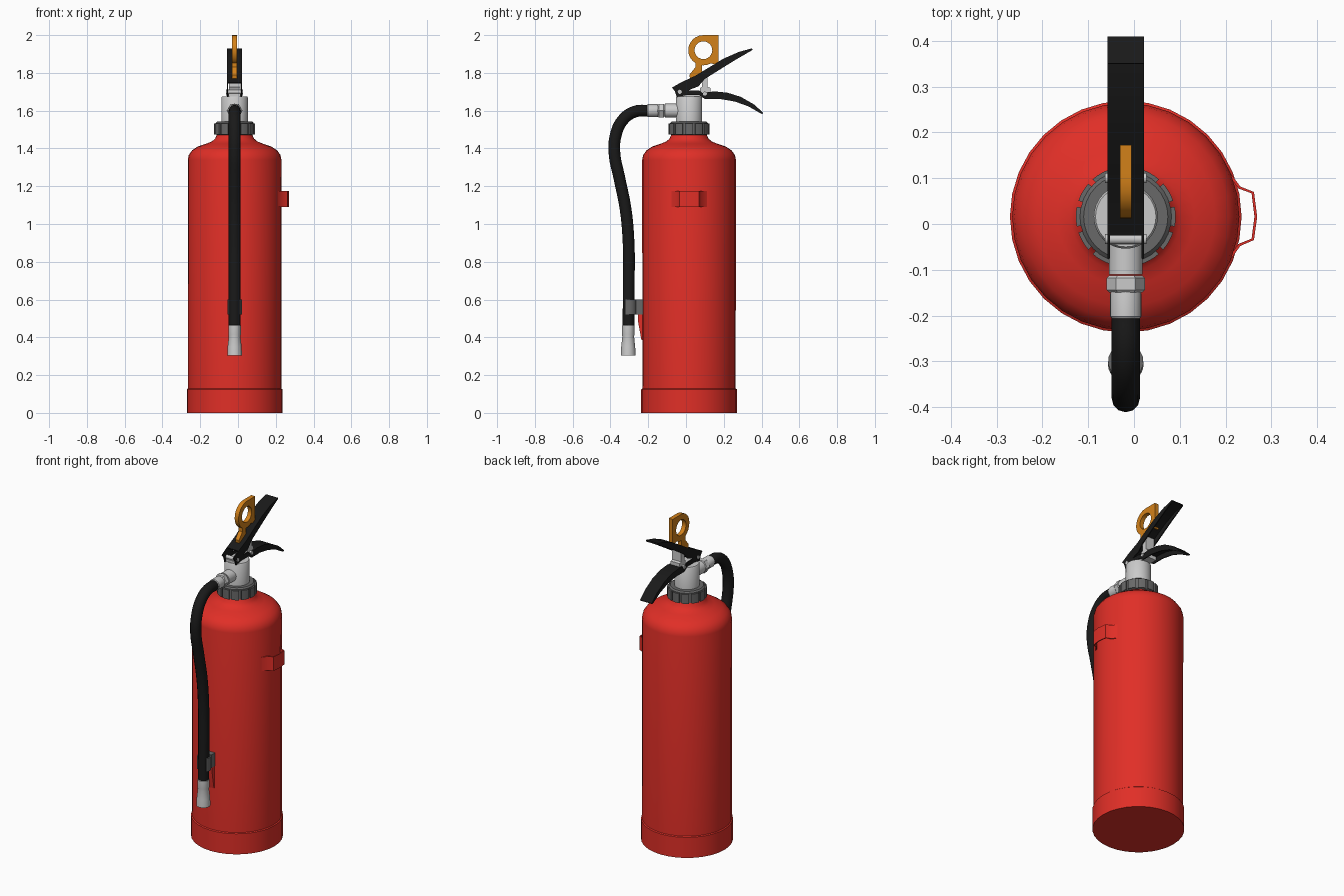
import bpy, bmesh
from math import sin, cos, pi, radians
from mathutils import Vector, Matrix

if "Cube" in bpy.data.objects:
    bpy.data.objects.remove(bpy.data.objects["Cube"])

CX, CY = -0.018, 0.016   # bottle axis


def mat(name, r, g, b):
    m = bpy.data.materials.new(name)
    m.diffuse_color = (r, g, b, 1)
    m.use_nodes = True
    m.node_tree.nodes["Principled BSDF"].inputs["Base Color"].default_value = m.diffuse_color
    return m


RED = mat("red", 0.75, 0.028, 0.02)
BLACK = mat("black", 0.01, 0.01, 0.01)
GREY = mat("grey", 0.14, 0.14, 0.14)
SILVER = mat("silver", 0.6, 0.6, 0.6)
ORANGE = mat("orange", 0.65, 0.22, 0.01)


def finish(name, bm, m, angle=35):
    bmesh.ops.remove_doubles(bm, verts=bm.verts, dist=1e-5)
    bmesh.ops.recalc_face_normals(bm, faces=bm.faces)
    me = bpy.data.meshes.new(name)
    bm.to_mesh(me)
    bm.free()
    me.materials.append(m)
    ob = bpy.data.objects.new(name, me)
    bpy.context.collection.objects.link(ob)
    bpy.ops.object.select_all(action='DESELECT')
    ob.select_set(True)
    bpy.context.view_layer.objects.active = ob
    bpy.ops.object.shade_smooth_by_angle(angle=radians(angle))
    return ob


def lathe(name, profile, m, n=32, origin=(CX, CY, 0), axis='Z', angle=35):
    """Spin (radius, height) pairs; axis 'Y' turns height towards -y, 'X' towards +x."""
    bm = bmesh.new()
    rings = [[bm.verts.new((r * cos(2 * pi * i / n), r * sin(2 * pi * i / n), h))
              for i in range(n)] for r, h in profile]
    for a, b in zip(rings, rings[1:]):
        for i in range(n):
            bm.faces.new((a[i], a[(i + 1) % n], b[(i + 1) % n], b[i]))
    bm.faces.new(rings[0])
    bm.faces.new(rings[-1])
    rot = {'Z': Matrix(), 'Y': Matrix.Rotation(pi / 2, 4, 'X'),
           'X': Matrix.Rotation(pi / 2, 4, 'Y')}[axis]
    bm.transform(Matrix.Translation(origin) @ rot)
    return finish(name, bm, m, angle)


def add_slab(bm, pts, lo, hi, axis='X'):
    """Extrude a 2D outline: (y, z) along x, or (x, y) along z."""
    place = (lambda p, d: (d, p[0], p[1])) if axis == 'X' else (lambda p, d: (p[0], p[1], d))
    f = bm.faces.new([bm.verts.new(place(p, lo)) for p in pts])
    new = bmesh.ops.extrude_face_region(bm, geom=[f])['geom']
    step = Vector(place((0, 0), hi - lo))
    bmesh.ops.translate(bm, vec=step, verts=[v for v in new if isinstance(v, bmesh.types.BMVert)])


def slab(name, pts, lo, hi, m, axis='X'):
    bm = bmesh.new()
    add_slab(bm, pts, lo, hi, axis)
    return finish(name, bm, m)


def ribbon(path, t):
    """Closed outline of a strip of thickness t lying on the right of a 2D path."""
    P = [Vector(p) for p in path]
    back = []
    for i, p in enumerate(P):
        d = (P[min(i + 1, len(P) - 1)] - P[max(i - 1, 0)]).normalized()
        back.append(p + Vector((d.y, -d.x)) * t)
    return [tuple(p) for p in P] + [tuple(p) for p in reversed(back)]


def channel(name, web, side, m):
    """Folded sheet lever: top web plus two side plates."""
    bm = bmesh.new()
    add_slab(bm, ribbon(web, 0.008), CX - 0.04, CX + 0.04)
    for s in (-1, 1):
        add_slab(bm, side, CX + s * 0.04, CX + s * 0.034)
    return finish(name, bm, m)


# Bottle and base skirt
lathe("bottle", [(0.247, 0.05), (0.248, 1.34), (0.243, 1.365), (0.225, 1.39), (0.195, 1.41),
                 (0.15, 1.425), (0.12, 1.437), (0.103, 1.452), (0.093, 1.475)], RED, angle=50)
lathe("base_skirt", [(0.253, 0), (0.253, 0.125), (0.246, 0.13)], RED)

# Collar nut with grip ribs
lathe("collar_nut", [(0.09, 1.47), (0.1, 1.475), (0.1, 1.535), (0.092, 1.543)], GREY)
bm = bmesh.new()
for i in range(12):
    a0 = 2 * pi * i / 12
    arc = [a0 + k * 0.1 for k in range(-2, 3)]
    add_slab(bm, [(CX + r * cos(a), CY + r * sin(a))
                  for r, seq in ((0.109, arc), (0.095, arc[::-1])) for a in seq],
             1.475, 1.532, 'Z')
finish("collar_ribs", bm, GREY)

# Valve body, outlet and hose fittings
lathe("valve_body", [(0.07, 1.53), (0.07, 1.67), (0.066, 1.676)], SILVER)
lathe("valve_outlet", [(0.037, 0), (0.037, 0.12)], SILVER, 24, (CX, 0.01, 1.6), 'Y')
lathe("outlet_nut", [(0.036, 0), (0.042, 0.006), (0.042, 0.032), (0.036, 0.038)],
      SILVER, 6, (CX, -0.112, 1.6), 'Y')
lathe("hose_ferrule", [(0.031, 0), (0.034, 0.012), (0.034, 0.062), (0.031, 0.066)],
      SILVER, 24, (CX, -0.14, 1.6), 'Y')
slab("valve_head", [(-0.045, 1.66), (0.075, 1.66), (0.075, 1.69), (-0.045, 1.69)],
     CX - 0.032, CX + 0.032, SILVER)
slab("lever_post", [(0.075, 1.67), (0.13, 1.67), (0.13, 1.72), (0.115, 1.725), (0.115, 1.81),
                    (0.085, 1.79), (0.085, 1.725), (0.075, 1.72)], CX - 0.03, CX + 0.03, SILVER)

# Squeeze lever and carrying handle
channel("squeeze_lever",
        [(-0.025, 1.75), (0.05, 1.785), (0.12, 1.828), (0.2, 1.876), (0.28, 1.911), (0.35, 1.93)],
        [(-0.075, 1.722), (-0.025, 1.75), (0.05, 1.785), (0.12, 1.828), (0.2, 1.876),
         (0.28, 1.911), (0.35, 1.93), (0.35, 1.92), (0.26, 1.868), (0.17, 1.812),
         (0.1, 1.768), (0.065, 1.728), (0.03, 1.715), (-0.02, 1.69), (-0.05, 1.675), (-0.06, 1.705)],
        BLACK)
channel("carry_handle",
        [(0.075, 1.692), (0.15, 1.702), (0.22, 1.695), (0.29, 1.673), (0.36, 1.633), (0.41, 1.588)],
        [(-0.05, 1.672), (-0.04, 1.708), (0.07, 1.708), (0.085, 1.694), (0.15, 1.702), (0.22, 1.695),
         (0.29, 1.673), (0.36, 1.633), (0.41, 1.588), (0.4, 1.583), (0.33, 1.623),
         (0.26, 1.648), (0.18, 1.662), (0.1, 1.662), (0.07, 1.682), (0, 1.682)],
        BLACK)
for nm, y, z in (("front_pivot_pin", -0.033, 1.7), ("rear_pivot_pin", 0.1, 1.69)):
    lathe(nm, [(0.011, -0.045), (0.011, 0.045)], SILVER, 16, (CX, y, z), 'X')

# Safety pin: ring with one squared side, and a stem
bm = bmesh.new()
N = 24
ring = []
for i in range(N):
    t = radians(15 * i)
    squared = i <= 6 or i >= 21
    ro = 0.08 / max(abs(cos(t)), abs(sin(t))) if squared else 0.08
    ring.append([bm.verts.new((x, 0.092 + r * cos(t), 1.92 + r * sin(t)))
                 for x in (CX - 0.013, CX + 0.013) for r in (0.047, ro)])
for a, b in zip(ring, ring[1:] + ring[:1]):
    for j, k in ((0, 1), (1, 3), (3, 2), (2, 0)):
        bm.faces.new((a[j], a[k], b[k], b[j]))
add_slab(bm, [(0.05, 1.87), (0.05, 1.83), (0.018, 1.79), (0.022, 1.765), (0.085, 1.8), (0.085, 1.85)],
         CX - 0.0125, CX + 0.0125)
finish("safety_pin", bm, ORANGE)

# Hose
cu = bpy.data.curves.new("hose", 'CURVE')
cu.dimensions = '3D'
cu.bevel_depth = 0.031
cu.bevel_resolution = 4
cu.resolution_u = 6
cu.use_fill_caps = True
path = [(-0.195, 1.6), (-0.27, 1.595), (-0.335, 1.55), (-0.372, 1.47), (-0.379, 1.38),
        (-0.352, 1.24), (-0.32, 1.08), (-0.304, 0.9), (-0.303, 0.68), (-0.305, 0.44)]
sp = cu.splines.new('BEZIER')
sp.bezier_points.add(len(path) - 1)
for bp, (y, z) in zip(sp.bezier_points, path):
    bp.co = (CX, y, z)
    bp.handle_left_type = bp.handle_right_type = 'AUTO'
cu.materials.append(BLACK)
hose = bpy.data.objects.new("hose", cu)
bpy.context.collection.objects.link(hose)
bpy.ops.object.select_all(action='DESELECT')
hose.select_set(True)
bpy.context.view_layer.objects.active = hose
bpy.ops.object.convert(target='MESH')
bpy.ops.object.shade_smooth_by_angle(angle=radians(50))

# Nozzle with recessed mouth
lathe("nozzle", [(0.024, 0.40), (0.03, 0.305), (0.039, 0.305), (0.037, 0.35), (0.031, 0.405),
                 (0.033, 0.415), (0.033, 0.462), (0.03, 0.464)], SILVER, 24, (CX, -0.306, 0))

# Hose clip, open to the front, on its red bracket
bm = bmesh.new()
arc = [radians(-35 + 25 * i) for i in range(11)]
add_slab(bm, [(CX + r * cos(a), -0.3 + r * sin(a))
              for r, seq in ((0.039, arc), (0.031, arc[::-1])) for a in seq], 0.52, 0.6, 'Z')
add_slab(bm, [(-0.264, 0.52), (-0.228, 0.52), (-0.228, 0.6), (-0.264, 0.6)], CX - 0.025, CX + 0.025)
finish("hose_clip", bm, GREY)
slab("clip_bracket", [(-0.228, 0.385), (-0.236, 0.385), (-0.255, 0.49), (-0.255, 0.525), (-0.228, 0.525)],
     CX - 0.022, CX + 0.022, RED)

# Wall hanger strap on the right side
strap = [(0.208, 0.115), (0.232, 0.082), (0.262, 0.07), (0.269, 0.016),
         (0.262, -0.035), (0.232, -0.048), (0.208, -0.082)]
slab("hanger_strap", ribbon(strap, 0.006), 1.09, 1.175, RED, 'Z')
